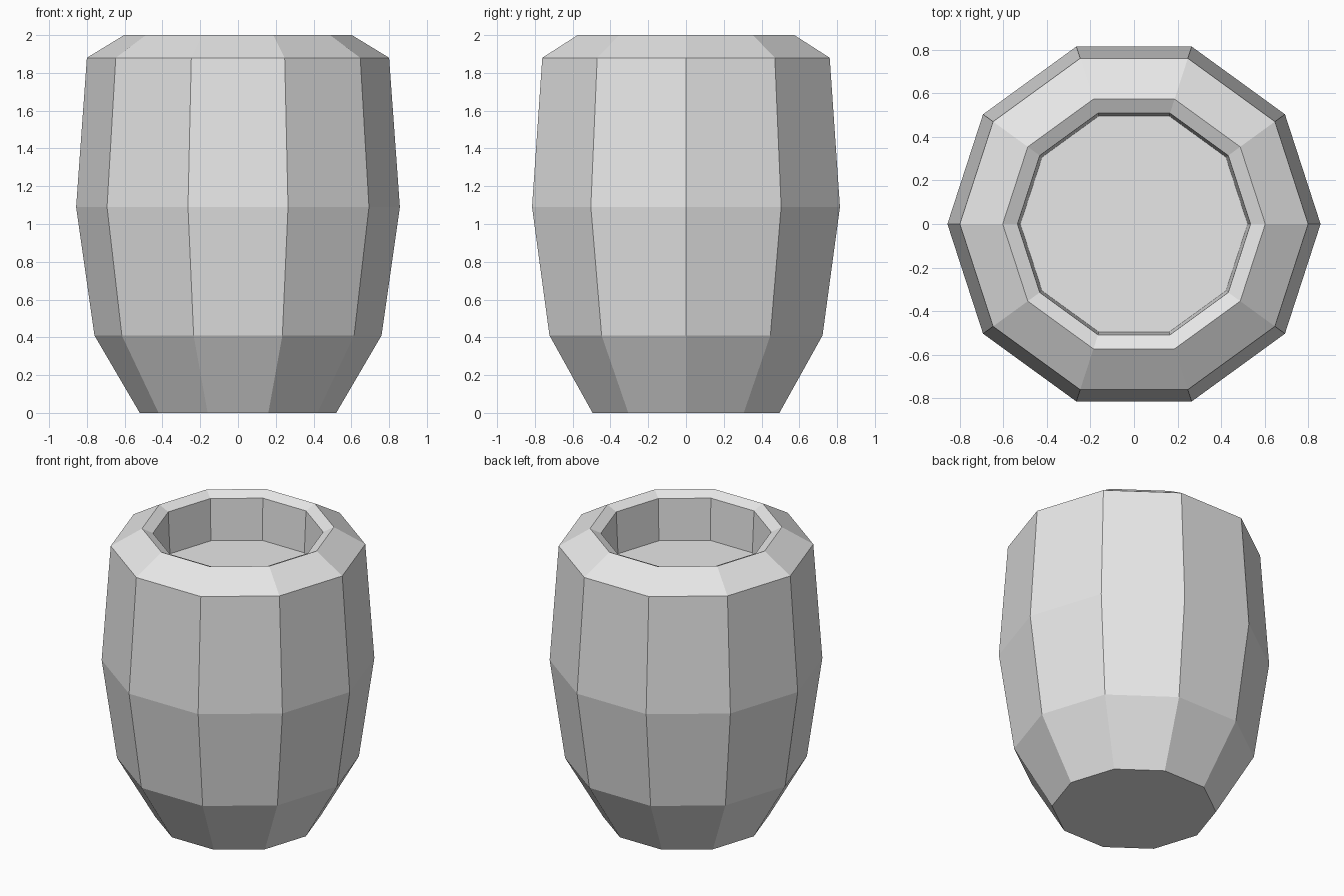
import bpy
import bmesh
from math import cos, sin, tau

cube = bpy.data.objects.get("Cube")
if cube:
    bpy.data.objects.remove(cube, do_unlink=True)

SIDES = 10

# Plain grey for the whole barrel
grey = bpy.data.materials.new("light_grey")
grey.use_nodes = True
colour = (0.8, 0.8, 0.8, 1.0)
grey.diffuse_color = colour
grey.node_tree.nodes["Principled BSDF"].inputs["Base Color"].default_value = colour

# Profile (radius, height): foot, belly, shoulder, rim, inner lip, recessed floor
profile = [(0.52, 0.0), (0.76, 0.41), (0.857, 1.09), (0.80, 1.88),
           (0.603, 2.0), (0.535, 1.967), (0.522, 1.68)]

bm = bmesh.new()
rings = [[bm.verts.new((r * cos(tau * i / SIDES), r * sin(tau * i / SIDES), z))
          for i in range(SIDES)] for r, z in profile]

# Staves between neighbouring rings
for low, high in zip(rings, rings[1:]):
    for i in range(SIDES):
        j = (i + 1) % SIDES
        bm.faces.new((low[i], low[j], high[j], high[i]))

# Base and recessed floor
bm.faces.new(rings[0][::-1])
bm.faces.new(rings[-1])

mesh = bpy.data.meshes.new("barrel")
bm.to_mesh(mesh)
bm.free()
mesh.materials.append(grey)
barrel = bpy.data.objects.new("barrel", mesh)
bpy.context.collection.objects.link(barrel)
